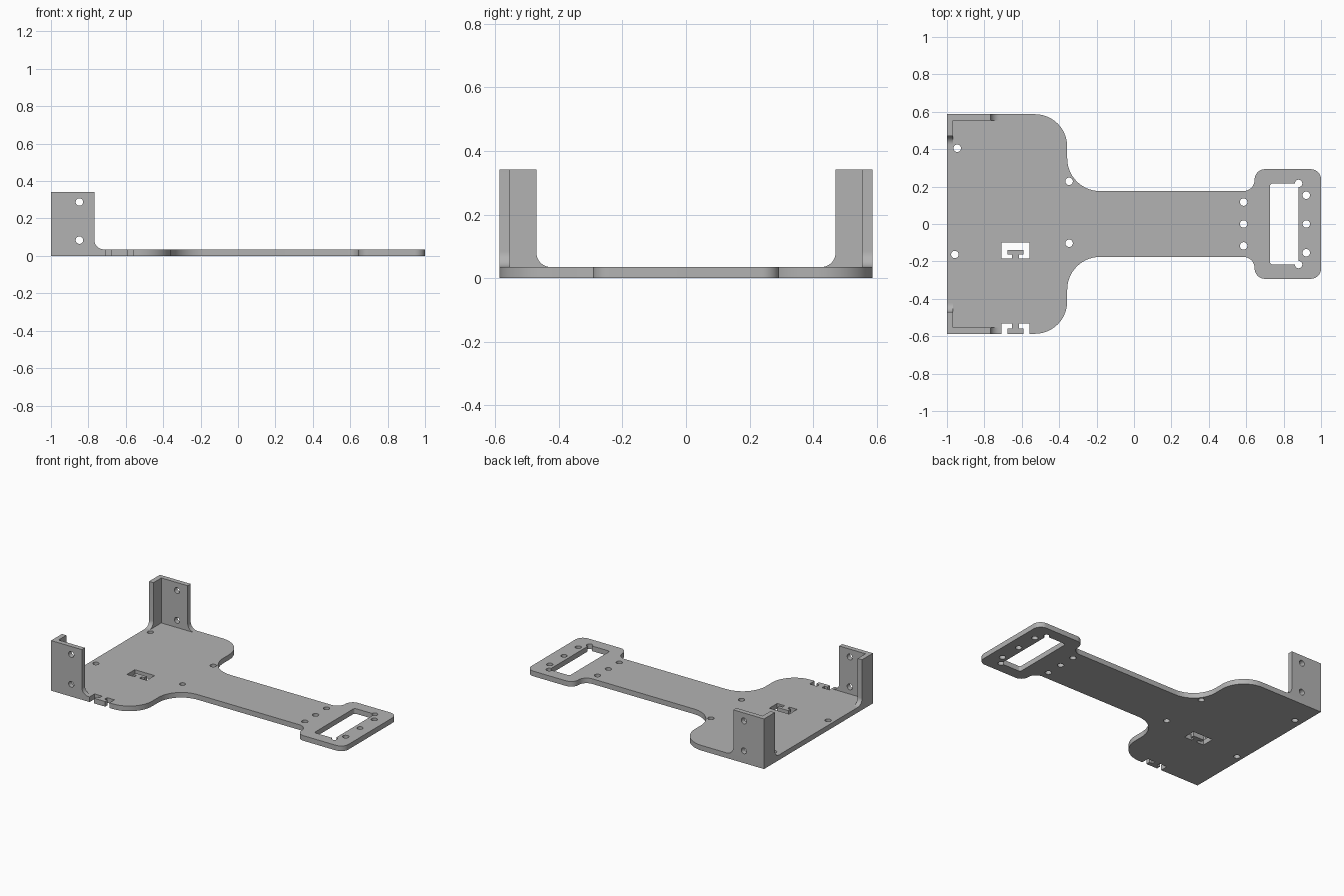
import bpy, bmesh, math
from mathutils import Matrix, Vector

cube = bpy.data.objects.get("Cube")
if cube:
    bpy.data.objects.remove(cube, do_unlink=True)

THICK = 0.035      # base plate
WALL = 0.033       # bracket walls
HALF = 0.587       # half width of the wide end
TOP = 0.342        # bracket height
HOLE = 0.02

grey = bpy.data.materials.new("plain grey")
grey.use_nodes = True
colour = (0.45, 0.45, 0.45, 1)
grey.diffuse_color = colour
grey.node_tree.nodes["Principled BSDF"].inputs["Base Color"].default_value = colour


def arc(cx, cy, r, start, end, n):
    """Points on an arc, angles in degrees."""
    angles = [math.radians(start + (end - start) * i / n) for i in range(n + 1)]
    return [(cx + r * math.cos(a), cy + r * math.sin(a)) for a in angles]


def circle(cx, cy):
    return arc(cx, cy, HOLE, 0, 345, 23)


def rounded(corners):
    """Polygon from (x, y, radius) with square corners filleted."""
    out = []
    for i, (x, y, r) in enumerate(corners):
        p = Vector((x, y))
        if r == 0:
            out.append((x, y))
            continue
        a = (Vector(corners[i - 1][:2]) - p).normalized()
        b = (Vector(corners[(i + 1) % len(corners)][:2]) - p).normalized()
        centre = p + (a + b) * r
        for k in range(15):
            t = math.radians(90 * k / 14)
            out.append(tuple(centre - b * r * math.cos(t) - a * r * math.sin(t)))
    return out


def sheet(name, loops, thick, matrix, mirror=False):
    """Flat sheet from an outline followed by its holes."""
    curve = bpy.data.curves.new(name, "CURVE")
    curve.dimensions = "2D"
    curve.fill_mode = "BOTH"
    curve.extrude = thick / 2
    for loop in loops:
        s = curve.splines.new("POLY")
        s.points.add(len(loop) - 1)
        for point, (x, y) in zip(s.points, loop):
            point.co = (x, y, 0, 1)
        s.use_cyclic_u = True
    temp = bpy.data.objects.new(name + " profile", curve)
    mesh = bpy.data.meshes.new_from_object(temp)
    bpy.data.objects.remove(temp)
    bpy.data.curves.remove(curve)
    mesh.name = name
    bm = bmesh.new()
    bm.from_mesh(mesh)
    bmesh.ops.remove_doubles(bm, verts=bm.verts, dist=0.00005)
    bm.transform(matrix)
    bmesh.ops.recalc_face_normals(bm, faces=bm.faces)
    bm.to_mesh(mesh)
    bm.free()
    mesh.materials.clear()
    mesh.materials.append(grey)
    obj = bpy.data.objects.new(name, mesh)
    bpy.context.collection.objects.link(obj)
    bpy.ops.object.select_all(action="DESELECT")
    obj.select_set(True)
    bpy.context.view_layer.objects.active = obj
    bpy.ops.object.shade_smooth_by_angle(angle=math.radians(30))
    if mirror:
        m = obj.modifiers.new("Mirror", "MIRROR")
        m.use_axis = (False, True, False)
        m.use_clip = False
        m.use_mirror_merge = False
    return obj


# Outline of the plate: wide end, neck and handle, with a T notch in the front edge
upper = [(-1, HALF, 0), (-0.357, HALF, 0.173), (-0.357, 0.176, 0.175),
         (0.645, 0.176, 0.06), (0.645, 0.293, 0.055), (1, 0.293, 0.055)]
lower = [(x, -y, r) for x, y, r in reversed(upper)]
SLOT = -0.634
side = [(0.075, -HALF), (0.075, -0.533), (0.019, -0.533),
        (0.019, -0.56), (0.042, -0.56), (0.042, -HALF)]
notch = [(SLOT + x, y, 0) for x, y in side]
notch += [(SLOT - x, y, 0) for x, y in reversed(side)]
outline = rounded(upper + lower[:-1] + notch + lower[-1:])

# Window with a T tab
side = [(0.075, -0.1), (0.075, -0.185), (0.019, -0.185),
        (0.019, -0.162), (0.042, -0.162), (0.042, -0.138)]
window = [(SLOT + x, y) for x, y in side]
window += [(SLOT - x, y) for x, y in reversed(side)]

# Grip opening with relieved corners
gx, gy = 0.88, 0.217
grip = arc(gx, gy, HOLE, 180, -90, 18) + arc(gx, -gy, HOLE, 90, -180, 18)
grip += arc(0.742, -gy + 0.015, 0.015, 270, 180, 5)
grip += arc(0.742, gy - 0.015, 0.015, 180, 90, 5)

holes = [(-0.945, 0.405), (-0.958, -0.163), (-0.347, 0.228), (-0.347, -0.103)]
holes += [(0.586, y) for y in (-0.117, 0, 0.117)]
holes += [(0.921, y) for y in (-0.154, 0, 0.154)]
sheet("base_plate", [outline, window, grip] + [circle(*h) for h in holes],
      THICK, Matrix.Translation((0, 0, THICK / 2)))

# Upright side walls with two screw holes each
wall = rounded([(-1, THICK, 0), (-0.718, THICK, 0)]) \
    + arc(-0.718, THICK + 0.05, 0.05, 270, 180, 12)[1:] + [(-0.768, TOP), (-1, TOP)]
to_xz = Matrix.Translation((0, -HALF + WALL / 2, 0)) @ Matrix.Rotation(math.pi / 2, 4, "X")
sheet("side_walls", [wall, circle(-0.848, 0.288), circle(-0.848, 0.084)],
      WALL, to_xz, True)

# Short end walls closing the corners
flange = [(-HALF + WALL, THICK)] \
    + arc(-0.425, THICK + 0.045, 0.045, 270, 180, 12) + [(-0.47, TOP), (-HALF + WALL, TOP)]
to_yz = Matrix(((0, 0, 1, -1 + WALL / 2), (1, 0, 0, 0), (0, 1, 0, 0), (0, 0, 0, 1)))
sheet("end_walls", [flange], WALL, to_yz, True)
